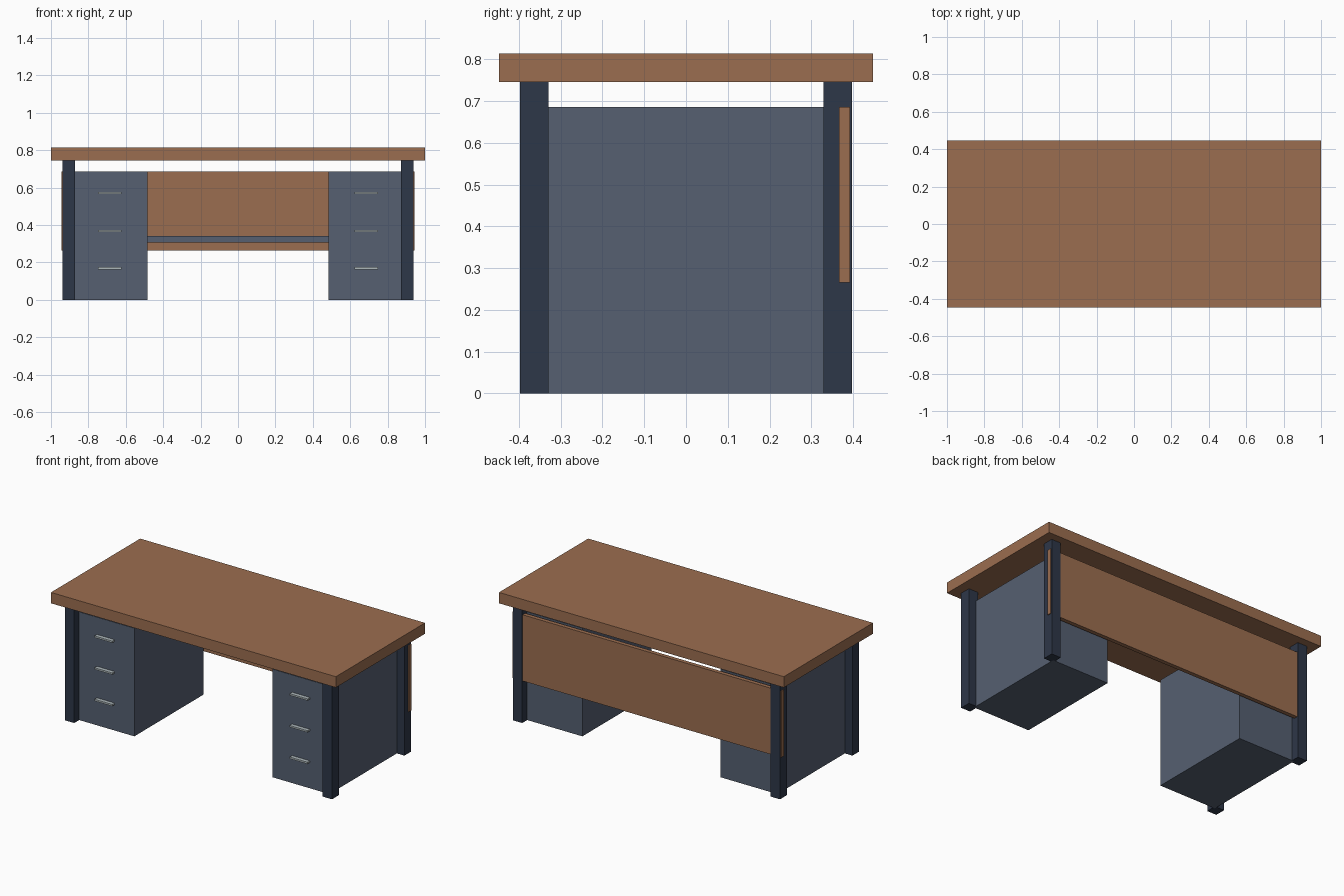
import bpy

if "Cube" in bpy.data.objects:
    bpy.data.objects.remove(bpy.data.objects["Cube"])


def material(name, rgb):
    m = bpy.data.materials.new(name)
    m.diffuse_color = (*rgb, 1)
    m.use_nodes = True
    m.node_tree.nodes["Principled BSDF"].inputs["Base Color"].default_value = m.diffuse_color
    return m


wood = material("wood", (0.33, 0.155, 0.08))
slate = material("slate", (0.092, 0.116, 0.165))
dark = material("dark_metal", (0.027, 0.038, 0.065))
steel = material("steel", (0.42, 0.48, 0.5))


def box(name, x, y, z, mat):
    """Box from (min, max) ranges on each axis."""
    ranges = (x, y, z)
    bpy.ops.mesh.primitive_cube_add(size=1, location=[(a + b) / 2 for a, b in ranges])
    o = bpy.context.object
    o.name = name
    o.scale = [abs(b - a) for a, b in ranges]
    bpy.ops.object.transform_apply(location=False, rotation=False, scale=True)
    o.data.materials.append(mat)
    return o


# Desktop slab, rear privacy panel and crossbar in front of it
box("desktop", (-1, 1), (-0.447, 0.447), (0.745, 0.814), wood)
box("rear_panel", (-0.944, 0.944), (0.366, 0.392), (0.265, 0.685), wood)
box("crossbar", (-0.9, 0.9), (0.346, 0.38), (0.307, 0.342), slate)

for side, s in (("left", -1), ("right", 1)):
    # Corner legs
    for end, e in (("front", -1), ("rear", 1)):
        box(f"{end}_leg_{side}", (s * 0.872, s * 0.938), (e * 0.329, e * 0.397), (0, 0.745), dark)
    # Drawer cabinet with three handles
    box(f"cabinet_{side}", (s * 0.485, s * 0.885), (-0.347, 0.347), (0, 0.686), slate)
    for i, z in enumerate((0.169, 0.369, 0.571)):
        box(f"handle_{side}_{i + 1}", (s * 0.623, s * 0.748), (-0.371, -0.346),
            (z - 0.0055, z + 0.0055), steel)
